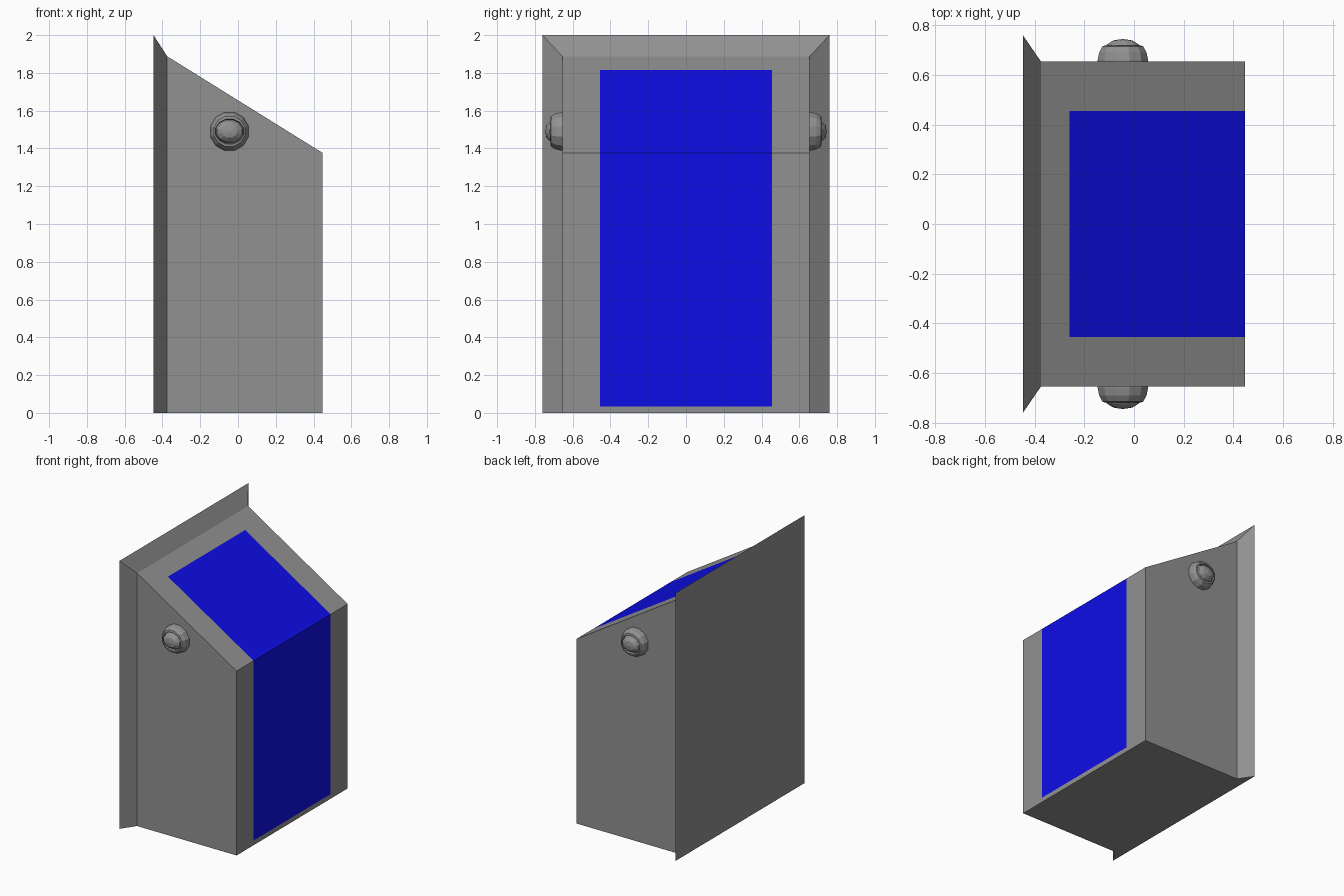
import bpy, bmesh, math
from mathutils import Vector

if "Cube" in bpy.data.objects:
    bpy.data.objects.remove(bpy.data.objects["Cube"])


def material(name, colour):
    m = bpy.data.materials.new(name)
    m.diffuse_color = (*colour, 1)
    m.use_nodes = True
    m.node_tree.nodes["Principled BSDF"].inputs["Base Color"].default_value = m.diffuse_color
    return m


grey = material("grey", (0.283, 0.283, 0.283))
blue = material("blue", (0.004, 0.004, 0.8))


def finish(bm, name, mats):
    bmesh.ops.recalc_face_normals(bm, faces=bm.faces)
    mesh = bpy.data.meshes.new(name)
    bm.to_mesh(mesh)
    bm.free()
    for m in mats:
        mesh.materials.append(m)
    ob = bpy.data.objects.new(name, mesh)
    bpy.context.collection.objects.link(ob)
    return ob


# Body: rectangular sections lofted along x (flared back, sloping top)
bm = bmesh.new()
rings = []
for x, half, top in [(-0.447, 0.76, 2.0), (-0.375, 0.655, 1.888), (0.447, 0.655, 1.377)]:
    rings.append([bm.verts.new((x, y, z))
                  for y, z in [(-half, 0), (half, 0), (half, top), (-half, top)]])
for a, b in zip(rings, rings[1:]):
    for i in range(4):
        j = (i + 1) % 4
        bm.faces.new((a[i], a[j], b[j], b[i]))
bm.faces.new(rings[0])
bm.faces.new(rings[-1])
bmesh.ops.recalc_face_normals(bm, faces=bm.faces)

# Blue panel running over the slope and down the end, cut into the faces
front = [f for f in bm.faces if f.normal.x > 0.1 and f.calc_center_median().x > -0.3]
for co, no in [((0, 0.455, 0), (0, 1, 0)), ((0, -0.455, 0), (0, 1, 0)),
               ((-0.26, 0, 0), (1, 0, 0)), ((0, 0, 0.035), (0, 0, 1))]:
    bmesh.ops.bisect_plane(bm, geom=bm.verts[:] + bm.edges[:] + bm.faces[:],
                           plane_co=co, plane_no=no)
bm.normal_update()
for f in bm.faces:
    c = f.calc_center_median()
    if abs(c.y) < 0.455 and c.x > -0.26 and c.z > 0.035 and f.normal.x > 0.1:
        f.material_index = 1
finish(bm, "body", [grey, blue])

# Side studs: turned rim with a groove around an inner dome
# profile entries: radius in x, radius in z, distance from centre
PROFILE = [(0.105, 0.105, 0.64), (0.105, 0.105, 0.66), (0.099, 0.099, 0.69),
           (0.085, 0.083, 0.715), (0.077, 0.068, 0.718), (0.075, 0.064, 0.70),
           (0.068, 0.052, 0.722), (0.040, 0.034, 0.739)]
N = 12


def stud(name, side):
    bm = bmesh.new()
    loops = []
    for rx, rz, d in PROFILE:
        loops.append([bm.verts.new((-0.045 + rx * math.cos(2 * math.pi * (k + 0.5) / N), side * d,
                                    1.49 + rz * math.sin(2 * math.pi * (k + 0.5) / N)))
                      for k in range(N)])
    for a, b in zip(loops, loops[1:]):
        for k in range(N):
            j = (k + 1) % N
            bm.faces.new((a[k], a[j], b[j], b[k]))
    tip = bm.verts.new((-0.045, side * 0.745, 1.49))
    for k in range(N):
        bm.faces.new((loops[-1][k], loops[-1][(k + 1) % N], tip))
    bm.faces.new(loops[0])
    finish(bm, name, [grey])


stud("front_stud", -1)
stud("back_stud", 1)
